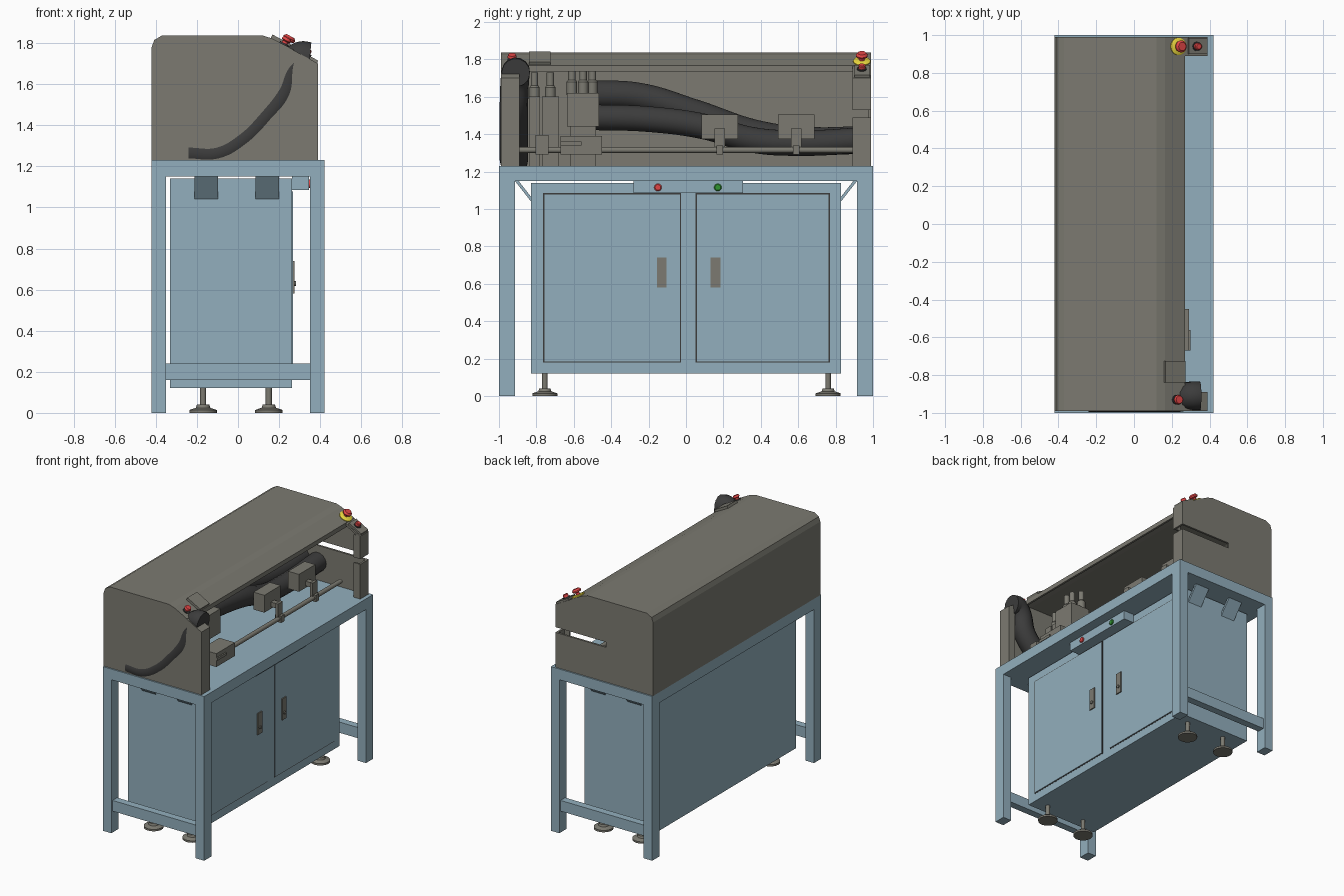
import bpy, bmesh, math
from mathutils import Vector


def mat(name, rgb):
    m = bpy.data.materials.new(name)
    m.diffuse_color = (*rgb, 1)
    return m


BLUE = mat("blue_paint", (0.29, 0.43, 0.51))
GREY = mat("warm_grey", (0.20, 0.195, 0.165))
DARK = mat("dark_rubber", (0.045, 0.045, 0.045))
RED = mat("red", (0.75, 0.06, 0.06))
GREEN = mat("green", (0.03, 0.3, 0.03))
YELLOW = mat("yellow", (0.85, 0.7, 0.05))


def finish(name, bm, m):
    bmesh.ops.recalc_face_normals(bm, faces=bm.faces)
    me = bpy.data.meshes.new(name)
    bm.to_mesh(me)
    bm.free()
    me.materials.append(m)
    o = bpy.data.objects.new(name, me)
    bpy.context.collection.objects.link(o)
    return o


def prism(name, m, pts, a, b, axis='y'):
    """Extrude a profile: (x,z) points along y, or (y,z) points along x."""
    bm = bmesh.new()
    vs = [bm.verts.new((p, a, q) if axis == 'y' else (a, p, q)) for p, q in pts]
    f = bm.faces.new(vs)
    r = bmesh.ops.extrude_face_region(bm, geom=[f])
    d = Vector((0, b - a, 0) if axis == 'y' else (b - a, 0, 0))
    bmesh.ops.translate(bm, vec=d, verts=[v for v in r['geom'] if isinstance(v, bmesh.types.BMVert)])
    return finish(name, bm, m)


def box(name, m, x0, x1, y0, y1, z0, z1):
    return prism(name, m, [(x0, z0), (x1, z0), (x1, z1), (x0, z1)], y0, y1)


def turned(name, m, base, axis, profile, seg=28):
    """Stack of (radius, height) rings around an axis."""
    bm = bmesh.new()
    rings = [[bm.verts.new((r * math.cos(2 * math.pi * i / seg), r * math.sin(2 * math.pi * i / seg), h))
              for i in range(seg)] for r, h in profile]
    for a, b in zip(rings, rings[1:]):
        for i in range(seg):
            j = (i + 1) % seg
            bm.faces.new((a[i], a[j], b[j], b[i]))
    bm.faces.new(rings[0])
    bm.faces.new(rings[-1])
    o = finish(name, bm, m)
    o.location = base
    o.rotation_euler = Vector(axis).to_track_quat('Z', 'Y').to_euler()
    smooth(o)
    return o


def smooth(o):
    bpy.ops.object.select_all(action='DESELECT')
    o.select_set(True)
    bpy.context.view_layer.objects.active = o
    bpy.ops.object.shade_smooth_by_angle(angle=math.radians(35))


def hose(name, m, pts, r):
    cu = bpy.data.curves.new(name, 'CURVE')
    cu.dimensions = '3D'
    cu.bevel_depth = r
    cu.bevel_resolution = 5
    cu.use_fill_caps = True
    sp = cu.splines.new('BEZIER')
    sp.bezier_points.add(len(pts) - 1)
    for bp, p in zip(sp.bezier_points, pts):
        bp.co = p
        bp.handle_left_type = bp.handle_right_type = 'AUTO'
    o = bpy.data.objects.new(name, cu)
    bpy.context.collection.objects.link(o)
    cu.materials.append(m)
    bpy.ops.object.select_all(action='DESELECT')
    o.select_set(True)
    bpy.context.view_layer.objects.active = o
    bpy.ops.object.convert(target='MESH')
    smooth(bpy.context.object)


# Table frame
box("table_deck", BLUE, -0.42, 0.42, -1, 1, 1.15, 1.23)
for s in (-1, 1):
    y0, y1 = sorted((s * 1.0, s * 0.915))
    for x0 in (-0.42, 0.35):
        box("table_leg", BLUE, x0, x0 + 0.07, y0, y1, 0, 1.15)
    y0, y1 = sorted((s * 0.985, s * 0.93))
    box("lower_rail", BLUE, -0.35, 0.35, y0, y1, 0.16, 0.24)
    # Slanted gussets between deck and cabinet
    for x in (-0.155, 0.143):
        prism("gusset", BLUE, [(s * 0.915, 1.15), (s * 0.895, 1.15), (s * 0.825, 1.06), (s * 0.825, 1.035)],
              x - 0.057, x + 0.057, 'x')

# Cabinet with doors and handles
box("cabinet", BLUE, -0.33, 0.262, -0.83, 0.83, 0.12, 1.14)
for y0, y1, h in ((-0.76, -0.03, -0.13), (0.055, 0.765, 0.158)):
    box("door_gap", DARK, 0.26, 0.263, y0 - 0.004, y1 + 0.004, 0.178, 1.084)
    box("door", BLUE, 0.26, 0.267, y0 + 0.003, y1 - 0.003, 0.185, 1.077)
    box("door_handle", GREY, 0.265, 0.275, h - 0.026, h + 0.026, 0.58, 0.74)
    turned("handle_lock", GREY, (0.274, h, 0.63), (1, 0, 0), [(0.012, 0), (0.012, 0.008)], 16)
box("switch_box", BLUE, 0.262, 0.345, -0.28, 0.305, 1.085, 1.15)
for y, m in ((-0.15, RED), (0.17, GREEN)):
    turned("switch_button", m, (0.345, y, 1.115), (1, 0, 0), [(0.02, 0), (0.02, 0.006), (0.015, 0.01)])

# Levelling feet
for x in (-0.17, 0.15):
    for y in (-0.755, 0.76):
        turned("levelling_foot", GREY, (x, y, 0), (0, 0, 1),
               [(0.067, 0), (0.067, 0.014), (0.035, 0.025), (0.03, 0.04), (0.015, 0.04), (0.015, 0.125)])

# Hood: bent sheet over back and top, plus end plates
outer = [(-0.42, 1.23), (-0.42, 1.78), (-0.408, 1.815), (-0.37, 1.837), (0.12, 1.837), (0.165, 1.823)]
inner = [(0.16, 1.808), (0.12, 1.822), (-0.36, 1.822), (-0.395, 1.805), (-0.405, 1.775), (-0.405, 1.23)]
prism("hood_shell", GREY, outer + [(0.27, 1.768), (0.27, 1.735), (0.255, 1.735), (0.255, 1.757)] + inner, -0.99, 0.99)
slot = [(0.39, 1.53), (-0.03, 1.53), (-0.03, 1.49), (0.39, 1.49)]
prism("left_end_plate", GREY, outer + [(0.39, 1.70), (0.39, 1.23)], -0.99, -0.975)
prism("right_end_plate", GREY, outer + [(0.39, 1.70)] + slot + [(0.39, 1.23)], 0.975, 0.99)
slope = [(0.265, 1.768), (0.39, 1.70), (0.375, 1.69), (0.265, 1.752)]
for y in (-0.99, 0.89):
    prism("end_slope_flange", GREY, slope, y, y + 0.1)
for name, y, z0, z1 in (("left_flange", -0.99, 1.23, 1.70), ("right_flange_low", 0.89, 1.23, 1.49),
                        ("right_flange_high", 0.89, 1.53, 1.70)):
    box(name, GREY, 0.375, 0.39, y, y + 0.1, z0, z1)
    box(name + "_lip", GREY, 0.335, 0.376, y + 0.088 if y < 0 else y, y + 0.1 if y < 0 else y + 0.012, z0, z1)

# Controls on the sloped edge
N = (0.48, 0, 0.88)
prism("display_plate", GREY, [(0.16, 1.825), (0.265, 1.77), (0.273, 1.785), (0.168, 1.842)], -0.84, -0.725)
prism("button_panel", GREY, [(0.285, 1.757), (0.385, 1.702), (0.39, 1.715), (0.29, 1.77)], 0.9, 0.985)
mushroom = [(0.014, 0), (0.014, 0.022), (0.03, 0.028), (0.032, 0.038), (0.022, 0.05)]
turned("emergency_ring", YELLOW, (0.232, 0.94, 1.783), N, [(0.046, 0), (0.046, 0.01), (0.04, 0.014)])
turned("emergency_button", RED, (0.232, 0.94, 1.79), N, mushroom)
turned("start_button_ring", DARK, (0.33, 0.94, 1.742), N, [(0.025, 0), (0.025, 0.012)])
turned("start_button", RED, (0.33, 0.94, 1.745), N, [(0.019, 0), (0.019, 0.026), (0.014, 0.03)])
turned("left_button_ring", DARK, (0.222, -0.93, 1.788), N, [(0.025, 0), (0.025, 0.012)])
turned("left_button", RED, (0.222, -0.93, 1.79), N, [(0.015, 0), (0.015, 0.02), (0.025, 0.026), (0.02, 0.04)])

# Hoses
hose("end_hose", DARK, [(-0.24, -0.92, 1.265), (-0.1, -0.92, 1.265), (0.02, -0.92, 1.33), (0.14, -0.92, 1.45),
                        (0.225, -0.92, 1.56), (0.265, -0.915, 1.69), (0.305, -0.91, 1.732), (0.35, -0.91, 1.728)], 0.076)
hose("upper_hose", DARK, [(-0.18, -0.5, 1.615), (-0.18, -0.25, 1.60), (-0.17, 0.05, 1.51), (-0.16, 0.38, 1.40),
                          (-0.16, 0.65, 1.365), (-0.16, 0.975, 1.37)], 0.076)
hose("lower_hose", DARK, [(-0.03, -0.5, 1.49), (-0.03, -0.2, 1.48), (-0.02, 0.1, 1.44), (-0.02, 0.35, 1.37),
                          (-0.02, 0.6, 1.352), (-0.02, 0.975, 1.37)], 0.07)

# Guide rod with two carried sensor heads
turned("guide_rod", GREY, (0.22, -0.89, 1.315), (0, 1, 0), [(0.016, 0), (0.016, 1.79)])
for y in (0.18, 0.59):
    box("sensor_head", GREY, 0.07, 0.16, y - 0.097, y + 0.097, 1.375, 1.505)
    box("sensor_arm", GREY, 0.15, 0.215, y - 0.02, y + 0.02, 1.39, 1.425)
    box("sensor_post", GREY, 0.205, 0.225, y - 0.028, y + 0.028, 1.31, 1.43)
    box("rod_clamp", GREY, 0.195, 0.245, y - 0.018, y + 0.018, 1.29, 1.34)

# Dispensing unit at the left end
box("carriage", GREY, 0.16, 0.29, -0.67, -0.45, 1.29, 1.39)
box("carriage_bracket", GREY, 0.28, 0.3, -0.67, -0.56, 1.34, 1.36)
box("rod_block", GREY, 0.17, 0.27, -0.805, -0.735, 1.29, 1.395)
box("valve_block", GREY, 0.02, 0.18, -0.635, -0.465, 1.44, 1.62)
box("valve_support", GREY, -0.12, 0.1, -0.62, -0.48, 1.23, 1.45)
for y0, y1, z in ((-0.84, -0.78, 1.6), (-0.77, -0.68, 1.6)):
    box("pump_body", GREY, -0.02, 0.1, y0, y1, 1.23, z)
for x, y, z in ((0.04, -0.81, 1.58), (0.04, -0.725, 1.58), (0.1, -0.61, 1.61), (0.1, -0.55, 1.61), (0.06, -0.5, 1.61)):
    turned("nozzle", GREY, (x, y, z), (0, 0, 1), [(0.028, 0), (0.028, 0.07), (0.02, 0.08), (0.02, 0.15)])
